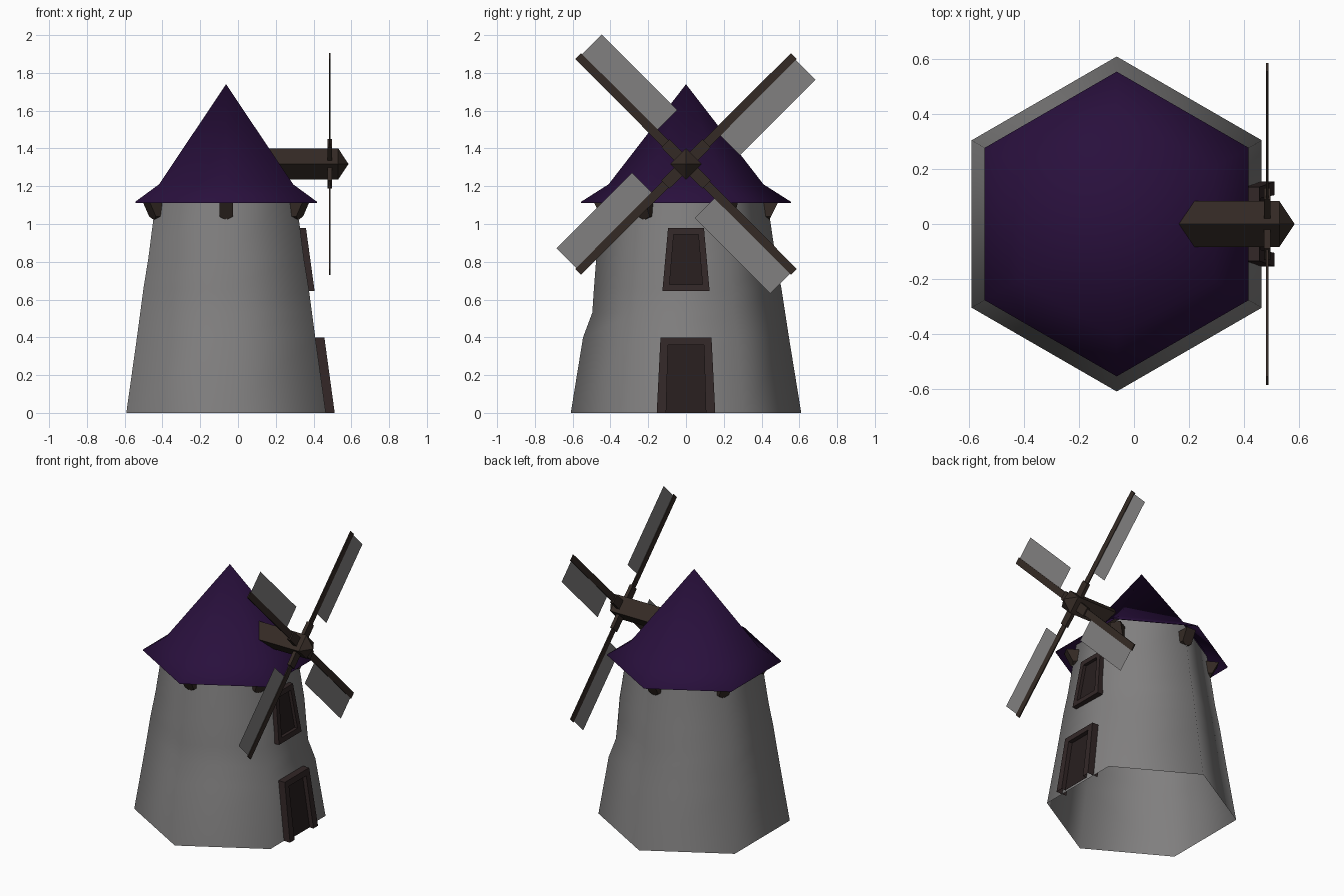
import bpy, bmesh, math
from mathutils import Vector

if "Cube" in bpy.data.objects:
    bpy.data.objects.remove(bpy.data.objects["Cube"])

CX = -0.063          # tower axis
HUB = Vector((0.485, 0, 1.318))


def material(name, rgb):
    m = bpy.data.materials.new(name)
    m.diffuse_color = (*rgb, 1)
    m.use_nodes = True
    m.node_tree.nodes["Principled BSDF"].inputs["Base Color"].default_value = m.diffuse_color
    return m


STONE = material("stone grey", (0.22, 0.215, 0.215))
PURPLE = material("roof purple", (0.022, 0.005, 0.046))
WOOD = material("beam brown", (0.034, 0.023, 0.018))
FRAME = material("frame brown", (0.032, 0.02, 0.02))
PANEL = material("panel dark brown", (0.020, 0.013, 0.013))


def loft(name, rings, mats, caps=(False, False), smooth=False, outward=True):
    """Skin a stack of equal-length point rings."""
    bm = bmesh.new()
    vs = [[bm.verts.new(p) for p in r] for r in rings]
    n = len(rings[0])
    for a, b in zip(vs, vs[1:]):
        for i in range(n):
            j = (i + 1) % n
            bm.faces.new((a[i], a[j], b[j], b[i]))
    if caps[0]:
        bm.faces.new(vs[0][::-1])
    if caps[1]:
        bm.faces.new(vs[-1]).material_index = len(mats) - 1
    bmesh.ops.remove_doubles(bm, verts=bm.verts, dist=0.0005)
    # nothing lies flat on the ground
    bmesh.ops.delete(bm, geom=[f for f in bm.faces if all(v.co.z < 0.001 for v in f.verts)],
                     context='FACES')
    if outward:
        bmesh.ops.recalc_face_normals(bm, faces=bm.faces)
    for f in bm.faces:
        f.smooth = smooth
    me = bpy.data.meshes.new(name)
    bm.to_mesh(me)
    bm.free()
    ob = bpy.data.objects.new(name, me)
    for m in mats:
        me.materials.append(m)
    bpy.context.collection.objects.link(ob)
    return ob


def hexagon(r, z, dents={}):
    pts = []
    for k in range(6):
        a = math.radians(30 + 60 * k)
        q = r * dents.get(k, 1)
        pts.append((CX + q * math.cos(a), q * math.sin(a), z))
    return pts


# Stone tower, with worn corners part way up
loft("tower", [hexagon(0.61, 0), hexagon(0.545, 0.40),
               hexagon(0.525, 0.53, {0: 0.95, 4: 0.945}),
               hexagon(0.505, 0.66, {0: 0.965, 4: 0.965}),
               hexagon(0.475, 0.82), hexagon(0.422, 1.18)], [STONE], smooth=True)

# Roof shell with flared eaves
loft("roof", [hexagon(0.555, 1.112), hexagon(0.555, 1.118),
              hexagon(0.41, 1.21), hexagon(0.0001, 1.74)], [PURPLE], smooth=True)

# Rafter ends under each roof corner
for k in range(6):
    a = math.radians(30 + 60 * k)
    out, side = Vector((math.cos(a), math.sin(a), 0)), Vector((-math.sin(a), math.cos(a), 0))
    prof = [(-0.036, 1.125), (-0.036, 1.04), (0, 1.02), (0.036, 1.04), (0.036, 1.125)]
    rings = [[Vector((CX, 0, z)) + out * (0.37 if inner else 0.44 + 0.5 * (z - 1.02)) + side * t
              for t, z in prof] for inner in (True, False)]
    loft(f"rafter_end_{k + 1}", rings, [WOOD], (True, True))


# Leaning door and window: raised frame around a sunken panel
def opening(name, outer, inner, x0, back, recess):
    def quad(spec, dx):
        (z1, w1), (z2, w2) = spec
        return [(x0 - 0.137 * z + dx, y, z)
                for y, z in ((-w1, z1), (w1, z1), (w2, z2), (-w2, z2))]
    loft(name, [quad(outer, -back), quad(outer, 0), quad(inner, 0), quad(inner, -recess)],
         [FRAME, PANEL], (False, True))


opening("door", ((0, 0.155), (0.40, 0.135)), ((0, 0.105), (0.36, 0.095)), 0.512, 0.08, 0.03)
opening("window", ((0.645, 0.125), (0.98, 0.095)), ((0.68, 0.087), (0.945, 0.065)),
        0.494, 0.07, 0.022)


# Square axle turned on edge, with a pointed nose
def diamond(x, r):
    return [(x, r * math.cos(k * math.pi / 2), HUB.z + r * math.sin(k * math.pi / 2))
            for k in range(4)]


loft("axle", [diamond(0.05, 0.083), diamond(0.53, 0.083), diamond(0.585, 0.0001)],
     [WOOD], (True, False))

# Four arms, each with a collar, a spar and a sail
for k in range(4):
    a = math.radians(45 + 90 * k)
    u, v = Vector((0, math.cos(a), math.sin(a))), Vector((0, math.sin(a), -math.cos(a)))

    def bar(name, u0, u1, w0, w1, t):
        rings = [[HUB + u * s + v * b + Vector((d, 0, 0))
                  for b, d in ((-w, -t), (w, -t), (w, t), (-w, t))]
                 for s, w in ((u0, w0), (u1, w1))]
        loft(name, rings, [WOOD], (True, True))

    bar(f"collar_{k + 1}", 0.03, 0.155, 0.032, 0.03, 0.012)
    bar(f"spar_{k + 1}", 0.10, 0.808, 0.023, 0.022, 0.004)
    sail = [[HUB + u * s + v * b for s in (0.235, 0.80)] for b in (0.015, 0.17)]
    me = bpy.data.meshes.new(f"sail_{k + 1}")
    me.from_pydata([*sail[0], *sail[1]], [], [(0, 1, 3, 2)])
    me.materials.append(STONE)
    ob = bpy.data.objects.new(f"sail_{k + 1}", me)
    bpy.context.collection.objects.link(ob)
    if me.polygons[0].normal.x < 0:
        me.flip_normals()
